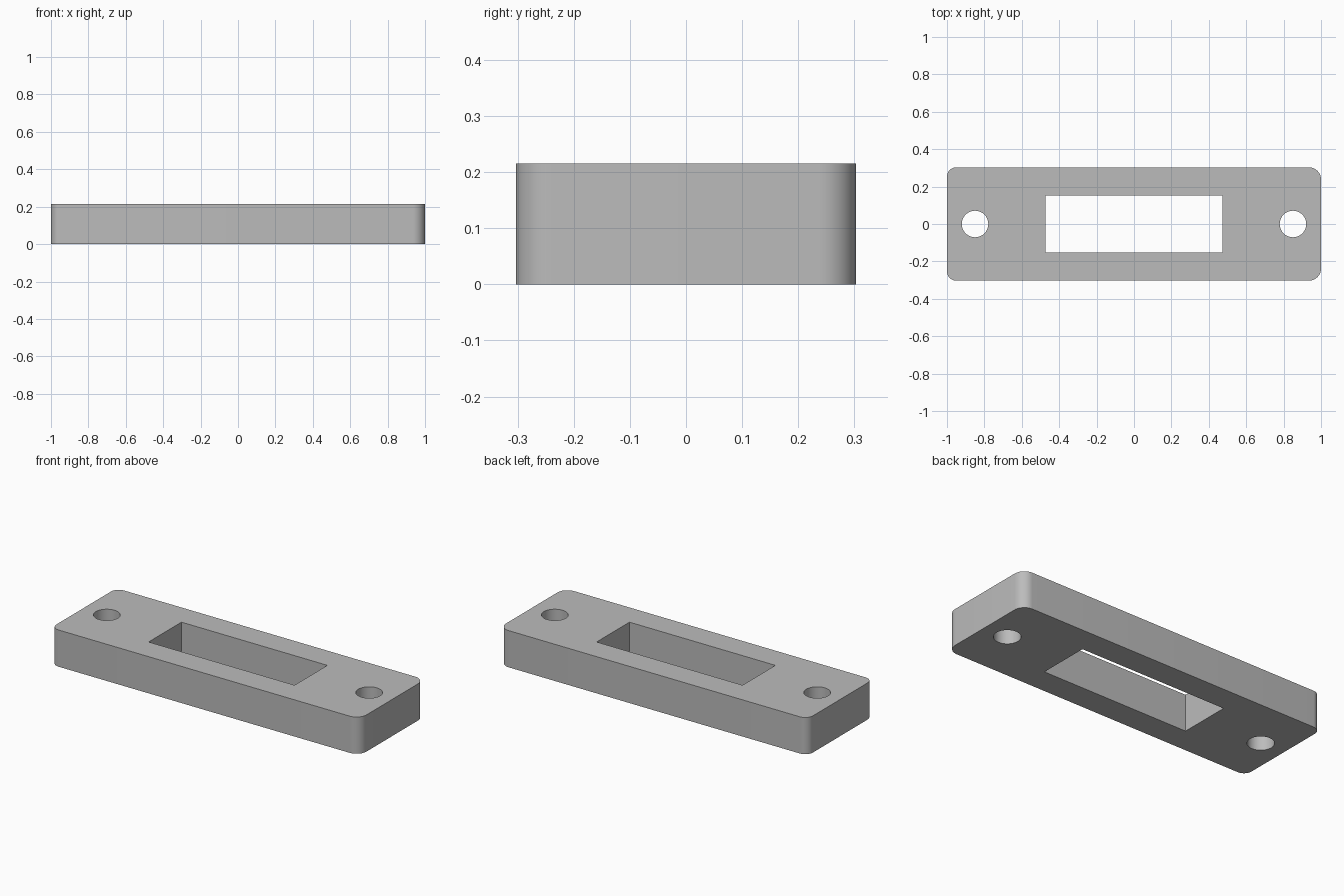
import bpy, bmesh, math
from mathutils import Vector

if "Cube" in bpy.data.objects:
    bpy.data.objects.remove(bpy.data.objects["Cube"])

HX, HY, HEIGHT = 1.0, 0.303, 0.215      # plate half sizes and thickness
R_LEFT, R_RIGHT = 0.05, 0.065           # corner radii
SLOT_X, SLOT_Y = 0.473, 0.152           # slot half sizes
HOLE_X, HOLE_R = 0.85, 0.071            # screw holes


def arc(cx, cy, r, start, sweep, steps):
    return [(cx + r * math.cos(math.radians(start + sweep * i / steps)),
             cy + r * math.sin(math.radians(start + sweep * i / steps)))
            for i in range(steps + 1)]


def add_loop(bm, points):
    verts = [bm.verts.new((x, y, 0)) for x, y in points]
    return [bm.edges.new((v, verts[i - 1])) for i, v in enumerate(verts)]


bm = bmesh.new()

# Rounded outline
outline = []
for sx, sy, r, start in ((1, 1, R_RIGHT, 0), (-1, 1, R_LEFT, 90),
                         (-1, -1, R_LEFT, 180), (1, -1, R_RIGHT, 270)):
    outline += arc(sx * (HX - r), sy * (HY - r), r, start, 90, 12)
edges = add_loop(bm, outline)

# Rectangular slot and two round screw holes
edges += add_loop(bm, [(-SLOT_X, -SLOT_Y), (SLOT_X, -SLOT_Y),
                       (SLOT_X, SLOT_Y), (-SLOT_X, SLOT_Y)])
for side in (-1, 1):
    edges += add_loop(bm, arc(side * HOLE_X, 0, HOLE_R, 0, 360, 48)[:-1])

# Fill the profile and extrude it to full thickness
bmesh.ops.triangle_fill(bm, edges=edges, use_beauty=True, normal=Vector((0, 0, -1)))
bottom = bm.faces[:]
extruded = bmesh.ops.extrude_face_region(bm, geom=bottom, use_keep_orig=True)
top = [g for g in extruded["geom"] if isinstance(g, bmesh.types.BMVert)]
bmesh.ops.translate(bm, verts=top, vec=(0, 0, HEIGHT))
bmesh.ops.recalc_face_normals(bm, faces=bm.faces[:])

mesh = bpy.data.meshes.new("slotted_plate")
bm.to_mesh(mesh)
bm.free()
plate = bpy.data.objects.new("slotted_plate", mesh)
bpy.context.collection.objects.link(plate)

# Plain grey finish
grey = bpy.data.materials.new("plain grey")
grey.diffuse_color = (0.5, 0.5, 0.5, 1)
grey.use_nodes = True
grey.node_tree.nodes["Principled BSDF"].inputs["Base Color"].default_value = grey.diffuse_color
mesh.materials.append(grey)

# Smooth curved walls, keep the rims and slot corners sharp
bpy.context.view_layer.objects.active = plate
plate.select_set(True)
bpy.ops.object.shade_smooth_by_angle(angle=math.radians(30))
